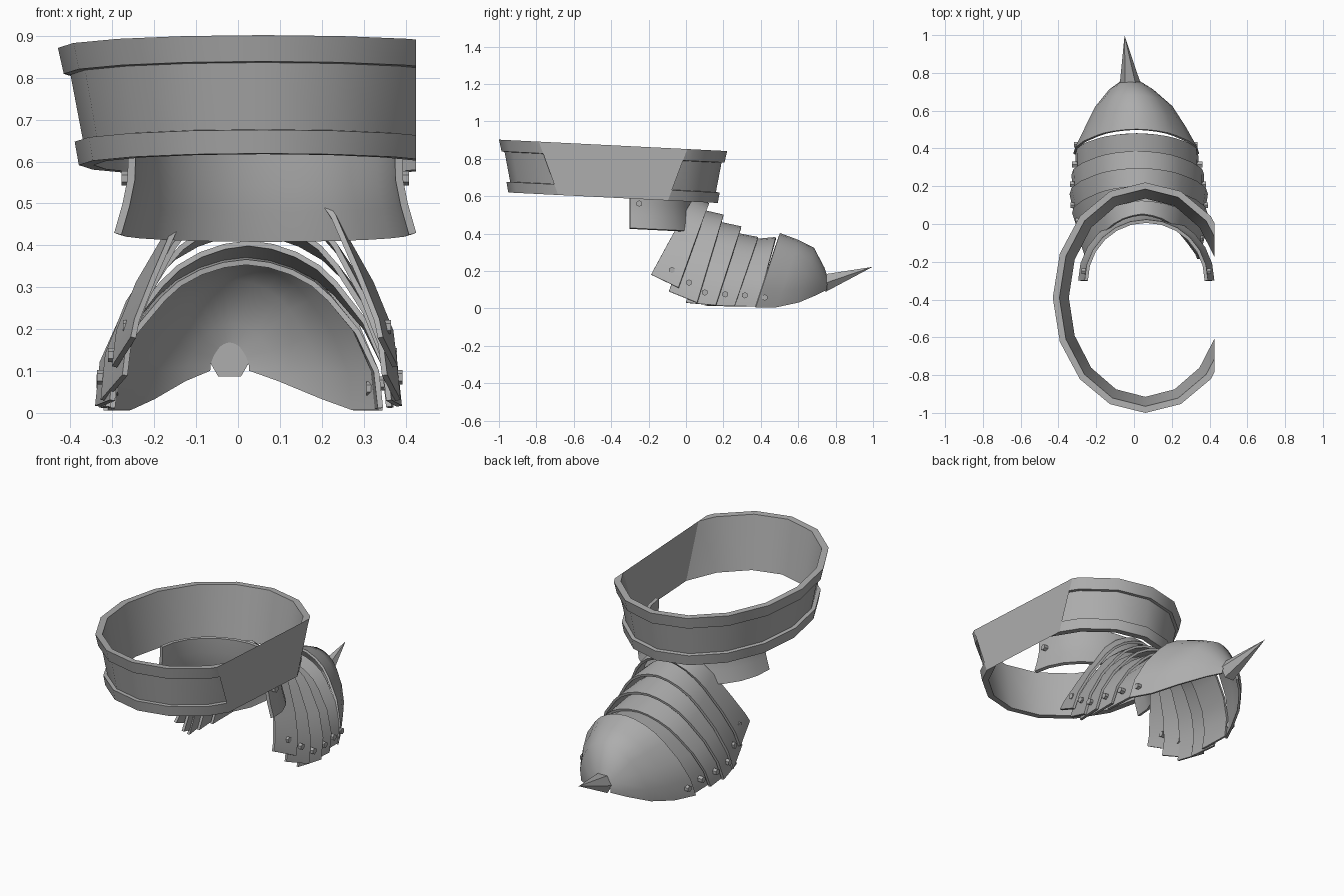
import bpy, bmesh, math
from mathutils import Vector
from mathutils.geometry import convex_hull_2d

if "Cube" in bpy.data.objects:
    bpy.data.objects.remove(bpy.data.objects["Cube"])

steel = bpy.data.materials.new("grey steel")
steel.use_nodes = True
GREY = (0.42, 0.42, 0.42, 1)
steel.diffuse_color = GREY
steel.node_tree.nodes["Principled BSDF"].inputs["Base Color"].default_value = GREY


def finish(name, bm, thickness=0, angle=40):
    mesh = bpy.data.meshes.new(name)
    bm.to_mesh(mesh)
    bm.free()
    ob = bpy.data.objects.new(name, mesh)
    bpy.context.collection.objects.link(ob)
    mesh.materials.append(steel)
    bpy.ops.object.select_all(action='DESELECT')
    ob.select_set(True)
    bpy.context.view_layer.objects.active = ob
    if thickness:
        mod = ob.modifiers.new("thickness", 'SOLIDIFY')
        mod.thickness = thickness
        mod.offset = 0
        bpy.ops.object.modifier_apply(modifier=mod.name)
    bpy.ops.object.shade_smooth_by_angle(angle=math.radians(angle))
    return ob


def loft(bm, rows, closed=False):
    """Skin a list of point rows with quads."""
    rings = [[bm.verts.new(p) for p in row] for row in rows]
    if closed:
        rings = [r + r[:1] for r in rings + rings[:1]]
    for a, b in zip(rings, rings[1:]):
        for i in range(len(a) - 1):
            bm.faces.new((a[i], a[i + 1], b[i + 1], b[i]))


# Collar band: a rimmed oval hoop, sliced flat on its left side
CUT = 0.425
profile = [(-.05, .592), (-.04, .648), (-.06, .65), (-.03, .808),
           (-.014, .81), (0, .872), (-.035, .872), (-.085, .592)]
rows = []
for i in range(16):
    a = math.tau * i / 16
    row = []
    for off, z in profile:
        y = -.39 + (.61 + off) * math.cos(a)
        row.append((.06 + (.49 + off) * math.sin(a), y, z - .05 * (y + .4)))
    rows.append(row)
bm = bmesh.new()
loft(bm, rows, closed=True)
bmesh.ops.recalc_face_normals(bm, faces=bm.faces)
cut = bmesh.ops.bisect_plane(bm, geom=bm.verts[:] + bm.edges[:] + bm.faces[:],
                             plane_co=(CUT, 0, 0), plane_no=(1, 0, 0), clear_outer=True)
edge = [v for v in cut["geom_cut"] if isinstance(v, bmesh.types.BMVert)]
outline = convex_hull_2d([(v.co.y, v.co.z) for v in edge])
panel = bm.faces.new([bm.verts.new(edge[i].co) for i in outline])
panel.normal_update()
if panel.normal.x < 0:
    panel.normal_flip()
finish("collar_band", bm, angle=30)

# Neck plate: a horseshoe sheet flaring downward
rows = []
for z, w, depth in [(.63, .318, .315), (.55, .32, .32), (.49, .332, .33), (.42, .352, .345)]:
    row = []
    for i in range(13):
        a = math.pi * i / 12
        y = -.3 + depth * math.sin(a)
        row.append((.065 + w * math.cos(a), y, z - .05 * (y + .15)))
    rows.append(row)
bm = bmesh.new()
loft(bm, rows)
finish("neck_plate", bm, .018)

# Arch shape: sideways share and downward share, sharp and round versions
SIDE = [0, .17, .34, .5, .62, .83, .97, 1]
SHARP = [0, .035, .1, .21, .33, .66, .9, 1]
ROUND = [0, .02, .07, .15, .25, .48, .75, 1]


def arch(peak, end, w, cx, k=1):
    half = []
    for s, f0, f1 in zip(SIDE, SHARP, ROUND):
        f = f0 + (f1 - f0) * k
        half.append((s * w, peak[0] + (end[0] - peak[0]) * f,
                     peak[1] + (end[1] - peak[1]) * f))
    return ([(cx - x, y, z) for x, y, z in reversed(half)]
            + [(cx + x, y, z) for x, y, z in half[1:]])


# Overlapping lames, front arch to rear arch
lames = [
    [((.05, .612), (-.185, .18), .295, .045, 0), ((.12, .555), (-.04, .11), .335, .04, .6)],
    [((.07, .525), (-.09, .09), .31, .04, .5), ((.20, .495), (.06, .03), .352, .03, .9)],
    [((.14, .465), (0, .03), .33, .03, .8), ((.295, .432), (.16, .016), .36, .025, 1)],
    [((.23, .405), (.10, .015), .335, .025, 1), ((.385, .375), (.26, .012), .345, .02, 1)],
    [((.32, .36), (.2, .012), .32, .02, 1), ((.48, .375), (.38, .01), .318, .015, 1)],
]
for n, (front, rear) in enumerate(lames, 1):
    bm = bmesh.new()
    loft(bm, [arch(*front), arch(*rear)])
    finish(f"lame_{n}", bm, .013)

# Domed end plate, closing toward the spike
bm = bmesh.new()
loft(bm, [arch(*r) for r in [
    ((.50, .397), (.37, .006), .328, .012),
    ((.60, .36), (.48, .006), .27, .008),
    ((.68, .32), (.60, .032), .205, 0),
    ((.735, .215), (.70, .075), .115, -.015),
    ((.75, .17), (.75, .10), .05, -.02)]])
finish("end_dome", bm, .012, 50)

# Six-sided spike
bm = bmesh.new()
base = [bm.verts.new((-.02 + .055 * math.cos(math.tau * i / 6), .745,
                      .135 + .055 * math.sin(math.tau * i / 6))) for i in range(6)]
tip = bm.verts.new((-.05, .998, .222))
bm.faces.new(base)
for i in range(6):
    bm.faces.new((base[i], tip, base[(i + 1) % 6]))
bmesh.ops.recalc_face_normals(bm, faces=bm.faces)
finish("spike", bm, angle=20)


# Hexagonal rivets on both sides of each plate
def rivet(name, x, y, z):
    bm = bmesh.new()
    bmesh.ops.create_cone(bm, cap_ends=True, segments=6, radius1=.017, radius2=.017, depth=.03)
    for v in bm.verts:
        v.co = Vector((v.co.z + x, v.co.x + y, v.co.y + z))
    finish(name, bm, angle=30)


spots = [(.065, .328, -.25, .56), (.045, .305, -.075, .205), (.035, .33, .016, .138),
         (.028, .35, .10, .085), (.022, .345, .21, .075), (.018, .33, .315, .07),
         (.01, .312, .42, .058)]
for n, (cx, w, y, z) in enumerate(spots):
    for side, s in (("left", 1), ("right", -1)):
        rivet(f"rivet_{n}_{side}", cx + s * w, y, z)
